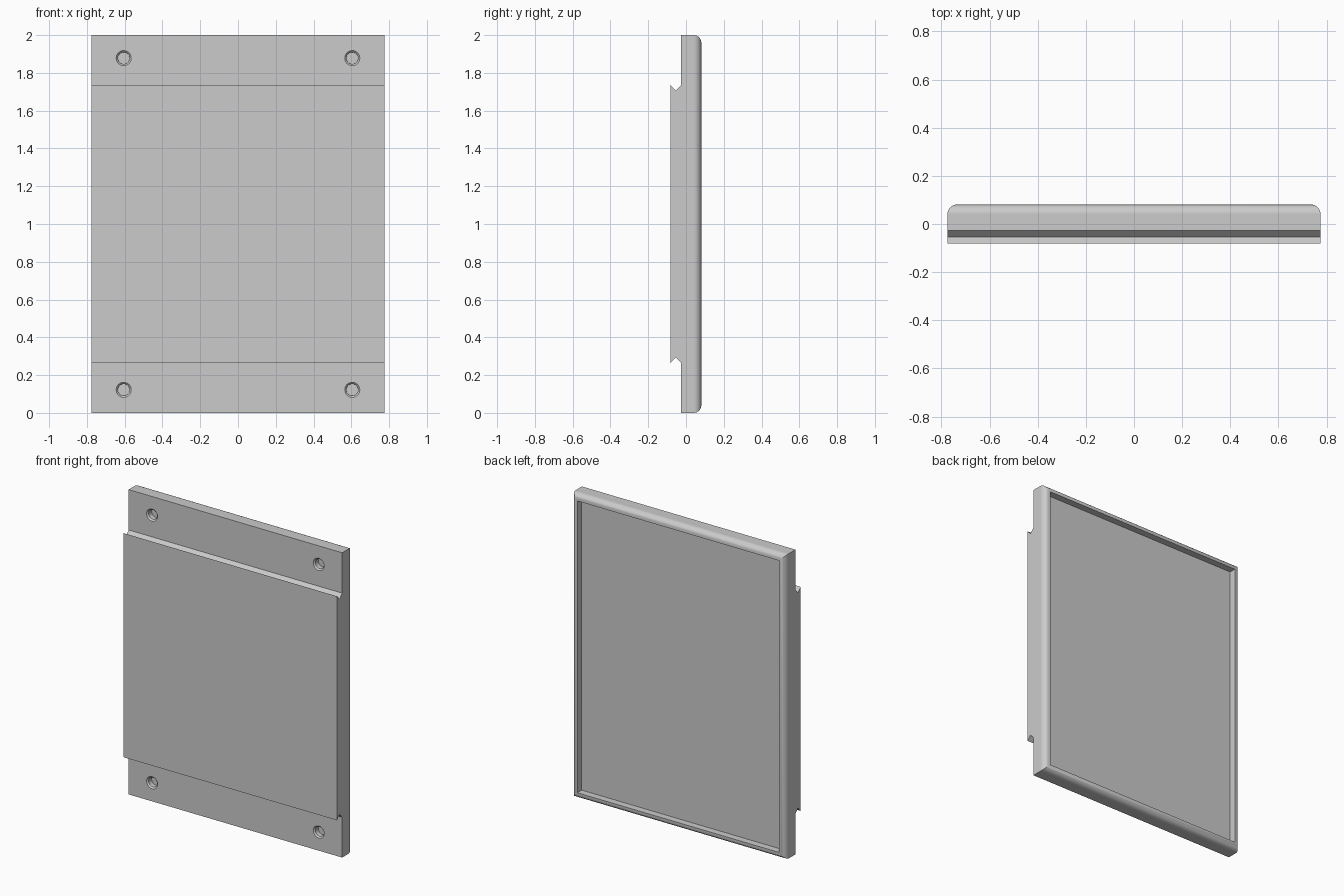
import bpy, bmesh, math
from mathutils import Vector, Matrix

if "Cube" in bpy.data.objects:
    bpy.data.objects.remove(bpy.data.objects["Cube"], do_unlink=True)

HALF_W, HEIGHT = 0.775, 2.0
FRONT, SEAT, BACK = -0.081, -0.027, 0.081
FILLET, MARGIN, RECESS = 0.04, 0.043, 0.045

grey = bpy.data.materials.new("light_grey")
grey.use_nodes = True
colour = (0.6, 0.6, 0.6, 1)
grey.diffuse_color = colour
grey.node_tree.nodes["Principled BSDF"].inputs["Base Color"].default_value = colour


def make_object(name, bm):
    bmesh.ops.recalc_face_normals(bm, faces=bm.faces)
    mesh = bpy.data.meshes.new(name)
    bm.to_mesh(mesh)
    bm.free()
    mesh.materials.append(grey)
    obj = bpy.data.objects.new(name, mesh)
    bpy.context.collection.objects.link(obj)
    return obj


def subtract(target, cutter):
    bpy.context.view_layer.objects.active = target
    cut = target.modifiers.new("cut", 'BOOLEAN')
    cut.operation, cut.solver, cut.object = 'DIFFERENCE', 'EXACT', cutter
    bpy.ops.object.modifier_apply(modifier=cut.name)
    bpy.data.objects.remove(cutter, do_unlink=True)


# Panel body: side profile with V-grooved raised block, carried across the width
upper = [(BACK, HEIGHT), (SEAT, HEIGHT), (SEAT, 1.735), (-0.055, 1.706), (FRONT, 1.735)]
profile = upper + [(y, HEIGHT - z) for y, z in reversed(upper)]
bm = bmesh.new()
ends = [[bm.verts.new((x, y, z)) for y, z in profile] for x in (-HALF_W, HALF_W)]
for ring in ends:
    bm.faces.new(ring)
for i in range(len(profile)):
    bm.faces.new((ends[0][i - 1], ends[0][i], ends[1][i], ends[1][i - 1]))
bmesh.ops.recalc_face_normals(bm, faces=bm.faces)

# Rounded back edges
back_edges = [e for e in bm.edges if all(v.co.y > BACK - 0.001 for v in e.verts)]
bmesh.ops.bevel(bm, geom=back_edges, offset=FILLET, segments=8,
                profile=0.5, affect='EDGES')
panel = make_object("panel", bm)

# Shallow tray sunk into the back
bm = bmesh.new()
size = (2 * (HALF_W - MARGIN), 2 * RECESS, HEIGHT - 2 * MARGIN)
bmesh.ops.create_cube(bm, size=1, matrix=Matrix.Translation((0, BACK, HEIGHT / 2))
                      @ Matrix.Diagonal((*size, 1)))
subtract(panel, make_object("tray_cutter", bm))

# Chamfered blind screw holes near the corners
hole = [(0, -0.01), (0.05, -0.01), (0.031, 0.009), (0.031, 0.04), (0, 0.04)]
bm = bmesh.new()
for x in (-0.605, 0.605):
    for z in (0.122, 1.878):
        centre = Vector((x, SEAT, z))
        verts = [bm.verts.new(centre + Vector((r, d, 0))) for r, d in hole]
        edges = [bm.edges.new(pair) for pair in zip(verts, verts[1:])]
        bmesh.ops.spin(bm, geom=verts + edges, cent=centre, axis=(0, 1, 0),
                       angle=math.tau, steps=32, use_duplicate=False)
bmesh.ops.remove_doubles(bm, verts=bm.verts, dist=0.0005)
subtract(panel, make_object("hole_cutter", bm))

# Smooth fillets and bores, flat panels
bpy.ops.object.select_all(action='DESELECT')
panel.select_set(True)
bpy.ops.object.shade_smooth_by_angle(angle=math.radians(30))
weighted = panel.modifiers.new("weighted_normals", 'WEIGHTED_NORMAL')
weighted.keep_sharp = True
